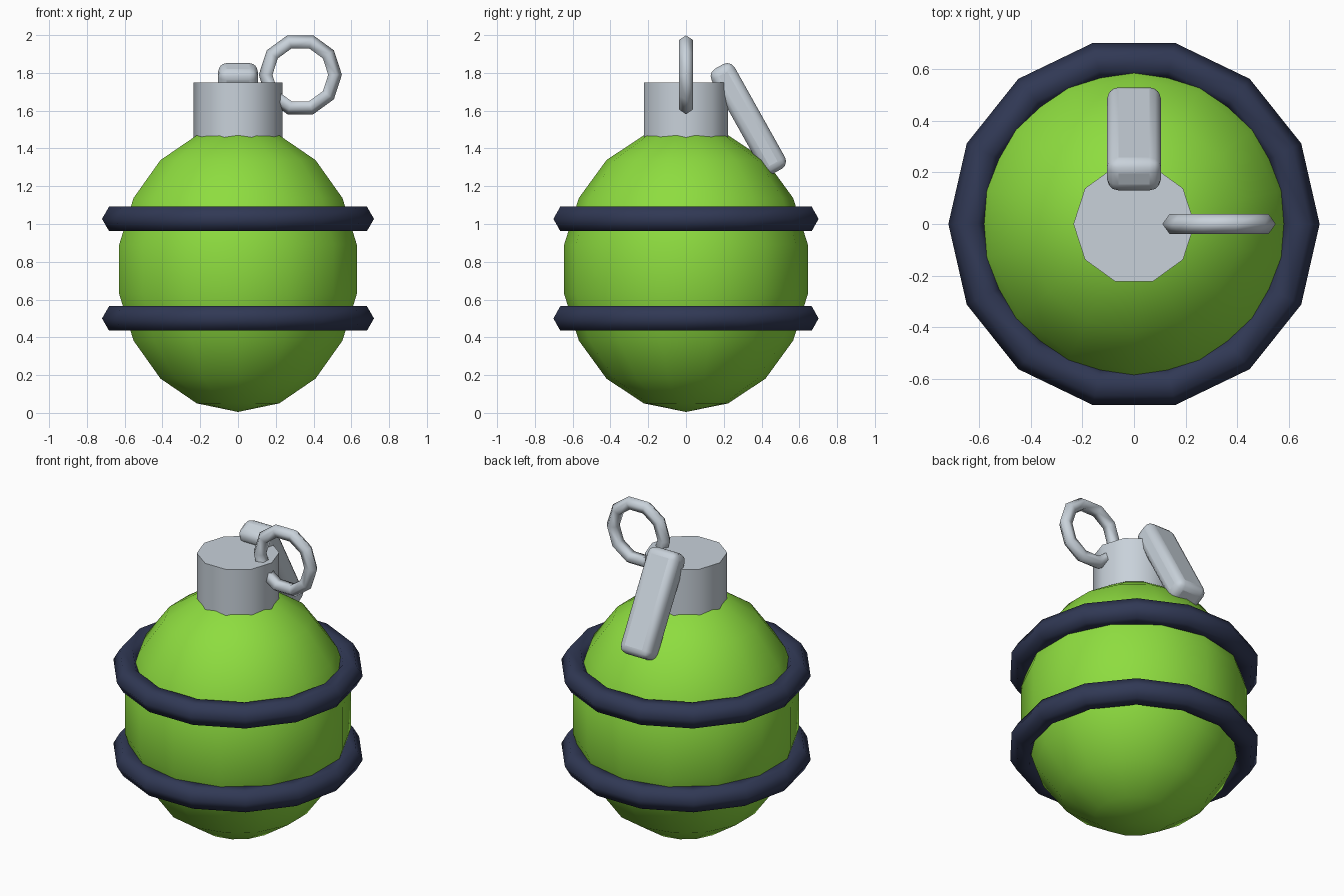
import bpy
import math

if "Cube" in bpy.data.objects:
    bpy.data.objects.remove(bpy.data.objects["Cube"], do_unlink=True)


def make_material(name, rgb):
    mat = bpy.data.materials.new(name)
    mat.use_nodes = True
    mat.diffuse_color = (*rgb, 1)
    mat.node_tree.nodes["Principled BSDF"].inputs["Base Color"].default_value = (*rgb, 1)
    return mat


green = make_material("lime green", (0.27, 0.72, 0.05))
navy = make_material("dark navy", (0.03, 0.04, 0.09))
silver = make_material("pale silver", (0.58, 0.64, 0.70))


def finish(name, mat, smooth_angle=180):
    """Name, colour and smooth the active object."""
    obj = bpy.context.object
    obj.name = name
    obj.data.materials.append(mat)
    if smooth_angle >= 180:
        bpy.ops.object.shade_smooth()
    else:
        bpy.ops.object.shade_smooth_by_angle(angle=math.radians(smooth_angle))
    return obj


# Egg-shaped body
bpy.ops.mesh.primitive_uv_sphere_add(segments=14, ring_count=9, radius=1, location=(0, 0, 0.76))
body = finish("body", green)
body.scale = (0.655, 0.655, 0.755)

# Two bands around the body
for name, z in (("lower_band", 0.5), ("upper_band", 1.027)):
    bpy.ops.mesh.primitive_torus_add(major_segments=14, minor_segments=6, major_radius=0.645,
                                     minor_radius=0.075, location=(0, 0, z))
    finish(name, navy)

# Ten-sided neck; a vertex lies on the x axis
bpy.ops.mesh.primitive_cylinder_add(vertices=10, radius=0.235, depth=0.35,
                                    location=(0, 0, 1.575), rotation=(0, 0, math.pi / 2))
finish("neck", silver, 40)

# Pull ring standing upright beside the neck
bpy.ops.mesh.primitive_torus_add(major_segments=10, minor_segments=5, major_radius=0.18,
                                 minor_radius=0.04, location=(0.33, 0, 1.79),
                                 rotation=(math.pi / 2, 0, 0))
finish("pull_ring", silver)

# Slanted lever with rounded edges
bpy.ops.mesh.primitive_cube_add(size=1, location=(0, 0.33, 1.557))
lever = bpy.context.object
lever.scale = (0.21, 0.14, 0.635)
bpy.ops.object.transform_apply(location=False, rotation=False, scale=True)
lever.rotation_euler.x = 0.51
finish("lever", silver, 50)
bevel = lever.modifiers.new("rounded_edges", 'BEVEL')
bevel.width = 0.045
bevel.segments = 3
bevel.limit_method = 'NONE'
bpy.ops.object.modifier_apply(modifier=bevel.name)
bpy.ops.object.shade_smooth_by_angle(angle=math.radians(50))
